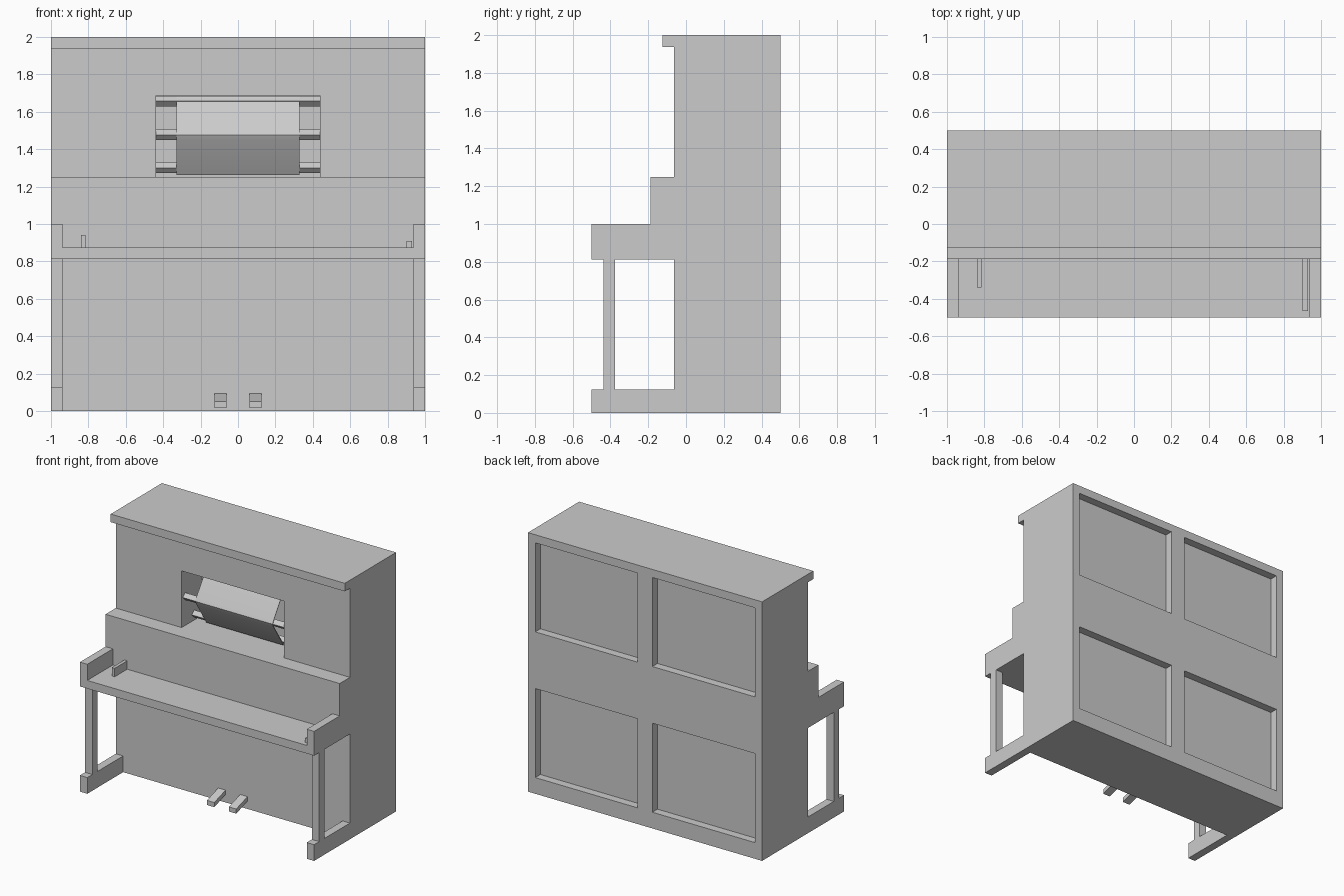
import bpy, bmesh
from math import cos, sin, pi

if "Cube" in bpy.data.objects:
    bpy.data.objects.remove(bpy.data.objects["Cube"])

U = 1 / 16  # design grid step


def box(name, x, y, z):
    """Box from (min, max) ranges."""
    bm = bmesh.new()
    bmesh.ops.create_cube(bm, size=1)
    for v in bm.verts:
        v.co = [r[0] if c < 0 else r[1] for c, r in zip(v.co, (x, y, z))]
    return finish(name, bm)


def prism(name, x, profile):
    """Closed (y, z) profile extruded along x."""
    bm = bmesh.new()
    face = bm.faces.new([bm.verts.new((x[0], py, pz)) for py, pz in profile])
    ext = bmesh.ops.extrude_face_region(bm, geom=[face])
    verts = [g for g in ext["geom"] if isinstance(g, bmesh.types.BMVert)]
    bmesh.ops.translate(bm, verts=verts, vec=(x[1] - x[0], 0, 0))
    bmesh.ops.recalc_face_normals(bm, faces=bm.faces)
    return finish(name, bm)


def finish(name, bm):
    mesh = bpy.data.meshes.new(name)
    bm.to_mesh(mesh)
    bm.free()
    ob = bpy.data.objects.new(name, mesh)
    bpy.context.collection.objects.link(ob)
    return ob


def cut(target, cutter):
    mod = target.modifiers.new("cut", "BOOLEAN")
    mod.operation, mod.solver, mod.object = "DIFFERENCE", "EXACT", cutter
    bpy.context.view_layer.objects.active = target
    bpy.ops.object.modifier_apply(modifier=mod.name)
    bpy.data.objects.remove(cutter)


# Cabinet with roll window in front and four recessed panels at the back
cabinet = box("cabinet", (-1, 1), (-U, 8 * U), (0, 2))
cut(cabinet, box("window_cutter", (-7 * U, 7 * U), (-0.2, 3 * U), (20 * U, 27 * U)))
for x0 in (-15 * U, U):
    for z0 in (2 * U, 20 * U):
        cut(cabinet, box("panel_cutter", (x0, x0 + 14 * U), (7 * U, 0.7), (z0, z0 + 11 * U)))

# Lid lip, fallboard and keyboard shelf
box("lid_lip", (-1, 1), (-2 * U, -U), (31 * U, 2))
box("fallboard", (-1, 1), (-3 * U, -U), (13 * U, 20 * U))
box("key_bed", (-15 * U, 15 * U), (-7 * U, -3 * U), (13 * U, 14 * U))
box("key_slip", (-15 * U, 15 * U), (-8 * U, -7 * U), (13 * U, 14 * U))
box("left_lever", (-0.84, -0.815), (-0.34, -3 * U), (14 * U, 0.94))
box("right_lever", (0.9, 0.93), (-0.465, -3 * U), (14 * U, 0.91))

# Cheeks, legs, feet and pedals on both sides
for side, s in (("left", -1), ("right", 1)):
    x = sorted((s * 15 * U, s))
    box(side + "_cheek", x, (-8 * U, -3 * U), (13 * U, 1))
    box(side + "_leg", x, (-7 * U, -6 * U), (2 * U, 13 * U))
    box(side + "_foot", x, (-8 * U, -U), (0, 2 * U))
    prism(side + "_pedal", sorted((s * U, s * 2 * U)),
          [(-U, 0.06), (-U, 0.095), (-0.2, 0.052), (-0.2, 0.016)])

# Music roll rods
for name, y, z in (("top_rod", 0.09, 1.657), ("middle_rod", -0.02, 1.476), ("bottom_rod", 0.09, 1.30)):
    prism(name, (-7 * U, 7 * U),
          [(y + 0.028 * cos(i * pi / 2), z + 0.028 * sin(i * pi / 2)) for i in range(4)])

# Paper sheet bent over the middle rod
front = [(0.085, 1.685), (-0.038, 1.50), (-0.05, 1.476), (-0.038, 1.45), (0.085, 1.262)]
back = [(y + 0.006, z) for y, z in reversed(front)]
paper = prism("paper_roll", (-0.33, 0.33), front + back)
bpy.ops.object.select_all(action="DESELECT")
paper.select_set(True)
bpy.context.view_layer.objects.active = paper
bpy.ops.object.shade_smooth_by_angle()
